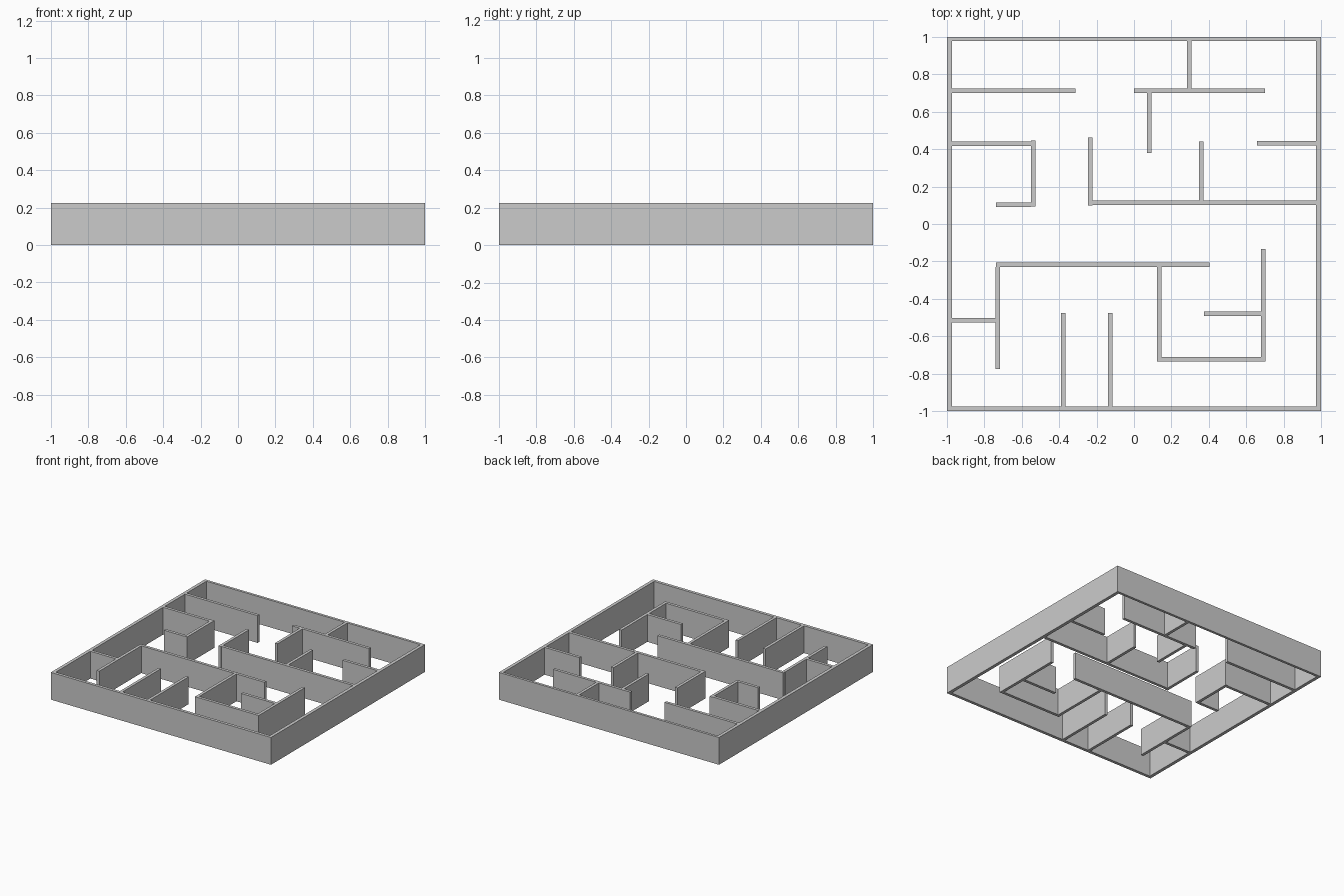
import bpy

HEIGHT = 0.224
T = 0.024  # inner wall thickness


def wall(name, x0, x1, y0, y1):
    bpy.ops.mesh.primitive_cube_add(
        size=1, location=((x0 + x1) / 2, (y0 + y1) / 2, HEIGHT / 2))
    ob = bpy.context.object
    ob.name = name
    ob.data.name = name
    ob.scale = (x1 - x0, y1 - y0, HEIGHT)
    bpy.ops.object.transform_apply(location=False, rotation=False, scale=True)


# Outer frame
wall("outer_wall_front", -1, 1, -1, -0.975)
wall("outer_wall_back", -0.973, 0.973, 0.979, 1)
wall("outer_wall_left", -1, -0.973, -0.975, 1)
wall("outer_wall_right", 0.973, 1, -0.975, 1)

# Inner walls along x: centre y, x start, x end
ACROSS = [
    (0.713, -0.973, -0.313),
    (0.713, 0.0, 0.70),
    (0.43, -0.973, -0.551),
    (0.432, 0.657, 0.973),
    (0.103, -0.737, -0.551),
    (0.114, -0.223, 0.973),
    (-0.219, -0.738, 0.403),
    (-0.515, -0.973, -0.741),
    (-0.48, 0.374, 0.679),
    (-0.723, 0.147, 0.679),
]
for i, (y, x0, x1) in enumerate(ACROSS, 1):
    wall(f"cross_wall_{i}", x0, x1, y - T / 2, y + T / 2)

# Inner walls along y: centre x, y start, y end
ALONG = [
    (0.296, 0.725, 0.979),
    (0.082, 0.38, 0.701),
    (-0.539, 0.094, 0.446),
    (-0.235, 0.098, 0.462),
    (0.36, 0.126, 0.441),
    (-0.729, -0.775, -0.231),
    (-0.378, -0.975, -0.476),
    (-0.127, -0.975, -0.476),
    (0.136, -0.735, -0.231),
    (0.691, -0.735, -0.134),
]
for i, (x, y0, y1) in enumerate(ALONG, 1):
    wall(f"long_wall_{i}", x - T / 2, x + T / 2, y0, y1)
